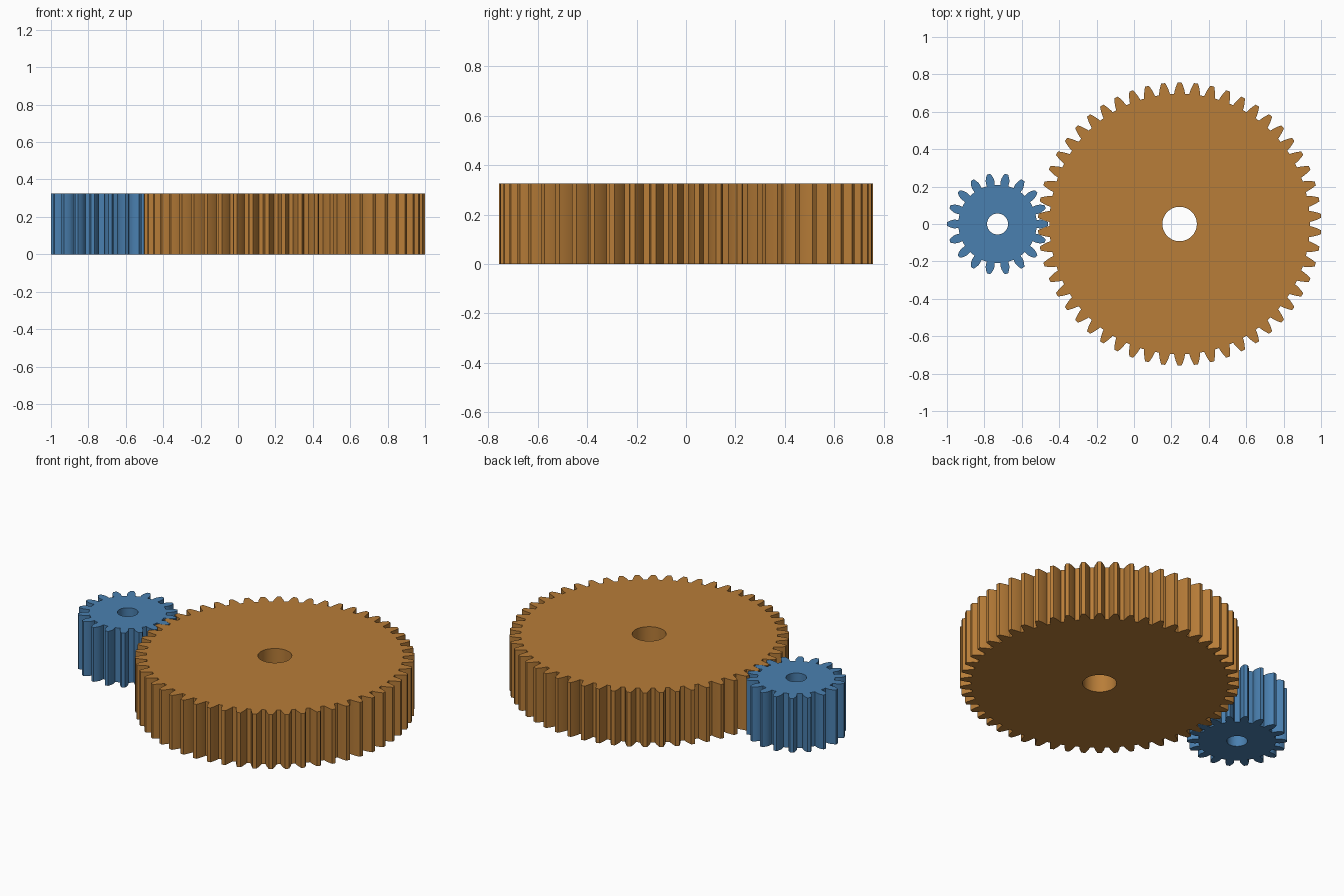
import bpy, bmesh, math

if "Cube" in bpy.data.objects:
    bpy.data.objects.remove(bpy.data.objects["Cube"])

M = 0.02704                      # gear module
HEIGHT = 0.325
PRESSURE = math.radians(20)


def material(name, rgb):
    mat = bpy.data.materials.new(name)
    lin = [((c / 255 + 0.055) / 1.055) ** 2.4 for c in rgb]
    mat.diffuse_color = (*lin, 1)
    mat.use_nodes = True
    mat.node_tree.nodes["Principled BSDF"].inputs["Base Color"].default_value = mat.diffuse_color
    return mat


def tooth_outline(n):
    """Involute half-flank as (radius, half angle), root to tip."""
    pitch = M * n / 2
    base = pitch * math.cos(PRESSURE)
    root, tip = pitch - 1.25 * M, pitch + M
    inv = lambda a: math.tan(a) - a
    start = max(base, root)
    flank = [(root, None)] if base > root else []
    flank += [(start + (tip - start) * i / 6, None) for i in range(7)]
    return [(r, math.pi / (2 * n) + inv(PRESSURE)
             - inv(math.acos(min(1, base / r)))) for r, _ in flank]


def gear(name, teeth, phase, x, bore, mat):
    flank = tooth_outline(teeth)
    step = 2 * math.pi / teeth
    outline = []
    for k in range(teeth):
        a = phase + k * step
        outline += [(r, a - h) for r, h in flank]
        outline.append((flank[-1][0], a))                # tip centre
        outline += [(r, a + h) for r, h in reversed(flank)]
        outline.append((flank[0][0], a + step / 2))      # root centre
    hole = [(bore, 2 * math.pi * i / 64) for i in range(64)]

    bm = bmesh.new()
    edges = []
    for loop in (outline, hole):
        vs = [bm.verts.new((r * math.cos(a), r * math.sin(a), 0)) for r, a in loop]
        edges += [bm.edges.new((vs[i - 1], vs[i])) for i in range(len(vs))]
    # Fill the ring-shaped face, then extrude it to full thickness
    bmesh.ops.triangle_fill(bm, use_beauty=True, edges=edges, normal=(0, 0, 1))
    ext = bmesh.ops.extrude_face_region(bm, geom=bm.faces[:], use_keep_orig=True)
    top = [g for g in ext["geom"] if isinstance(g, bmesh.types.BMVert)]
    bmesh.ops.translate(bm, verts=top, vec=(0, 0, HEIGHT))
    bmesh.ops.recalc_face_normals(bm, faces=bm.faces[:])

    mesh = bpy.data.meshes.new(name)
    bm.to_mesh(mesh)
    bm.free()
    mesh.materials.append(mat)
    obj = bpy.data.objects.new(name, mesh)
    obj.location.x = x
    bpy.context.collection.objects.link(obj)
    bpy.ops.object.select_all(action='DESELECT')
    obj.select_set(True)
    bpy.context.view_layer.objects.active = obj
    bpy.ops.object.shade_smooth_by_angle(angle=math.radians(25))


# Small driving gear, one tooth pointing along x
gear("pinion_gear", 18, 0, -1 + 10 * M, 0.056, material("steel_blue", (74, 128, 176)))
# Large driven gear, turned half a tooth so the two mesh
gear("large_gear", 54, math.pi / 54, -1 + 46 * M, 0.092, material("bronze_brown", (184, 125, 56)))
